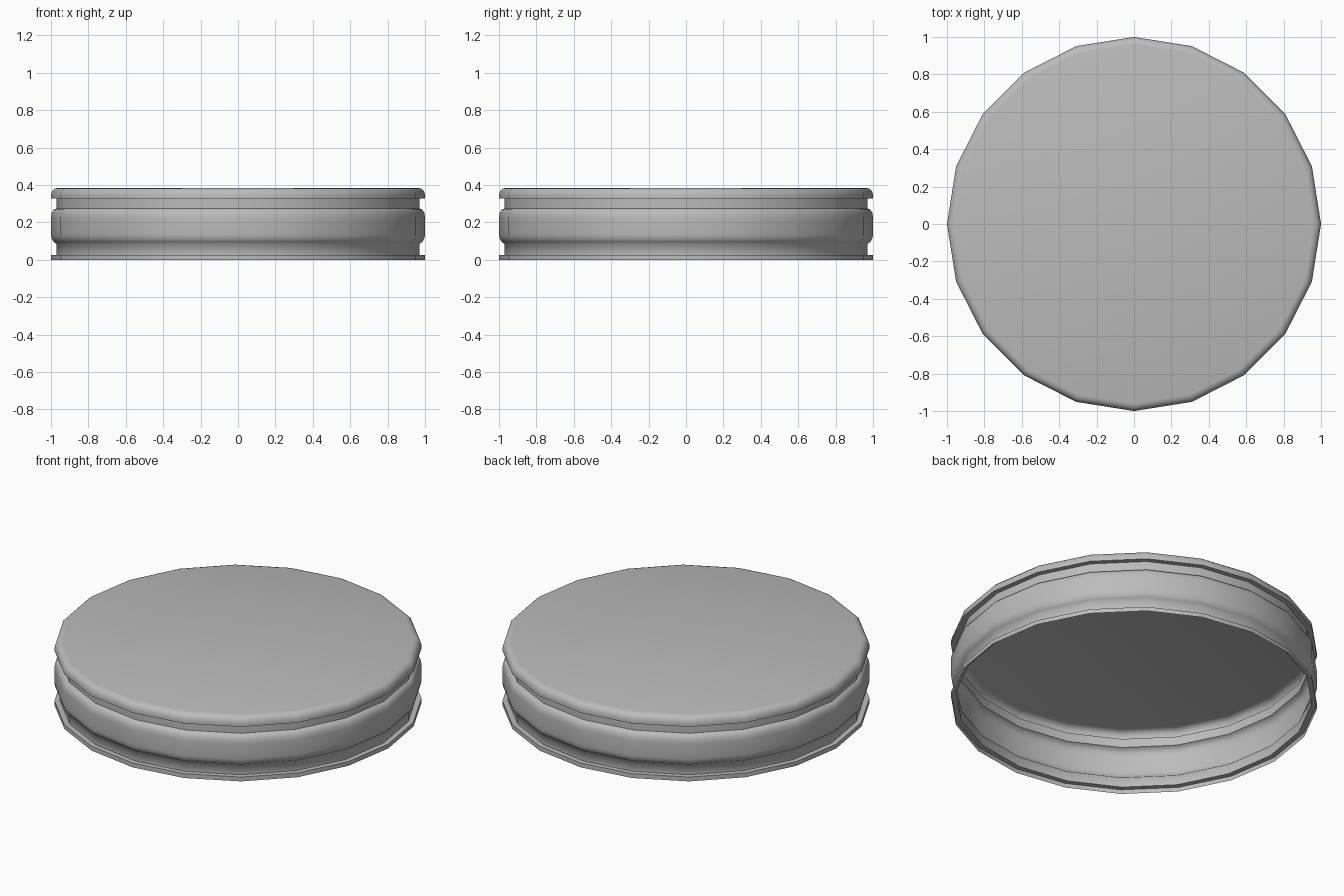
import bpy, bmesh, math

cube = bpy.data.objects.get("Cube")
if cube:
    bpy.data.objects.remove(cube)

SIDES = 20

# Grey material
grey = bpy.data.materials.new("plain grey")
grey.use_nodes = True
colour = (0.5, 0.5, 0.5, 1)
grey.diffuse_color = colour
grey.node_tree.nodes["Principled BSDF"].inputs["Base Color"].default_value = colour

# Thin wall profile (radius, height) from the top edge down to the open rim
profile = [
    (0.96, 0.385), (0.98, 0.38), (0.995, 0.365), (1, 0.345), (1, 0.328),   # top lip
    (0.97, 0.328), (0.97, 0.275),                                        # upper groove
    (0.985, 0.268), (0.997, 0.25), (1, 0.225), (1, 0.135), (0.997, 0.115), (0.985, 0.095),  # bulge
    (0.97, 0.085), (0.97, 0.026),                                        # lower groove
    (1, 0.026), (1, 0),                                                  # bottom flange
]


def ring(bm, radius, z):
    step = math.tau / SIDES
    return [bm.verts.new((radius * math.cos(i * step), radius * math.sin(i * step), z))
            for i in range(SIDES)]


# Hollow lid: flat top and lathed wall, open underneath
bm = bmesh.new()
rings = [ring(bm, r, z) for r, z in profile]
bm.faces.new(rings[0])
for upper, lower in zip(rings, rings[1:]):
    for i in range(SIDES):
        j = (i + 1) % SIDES
        bm.faces.new((upper[i], lower[i], lower[j], upper[j]))

mesh = bpy.data.meshes.new("lid")
bm.to_mesh(mesh)
bm.free()
mesh.materials.append(grey)
lid = bpy.data.objects.new("lid", mesh)
bpy.context.collection.objects.link(lid)

# Smooth shading with crisp lip and flange corners
bpy.ops.object.select_all(action="DESELECT")
lid.select_set(True)
bpy.context.view_layer.objects.active = lid
bpy.ops.object.shade_smooth_by_angle(angle=math.radians(60))
